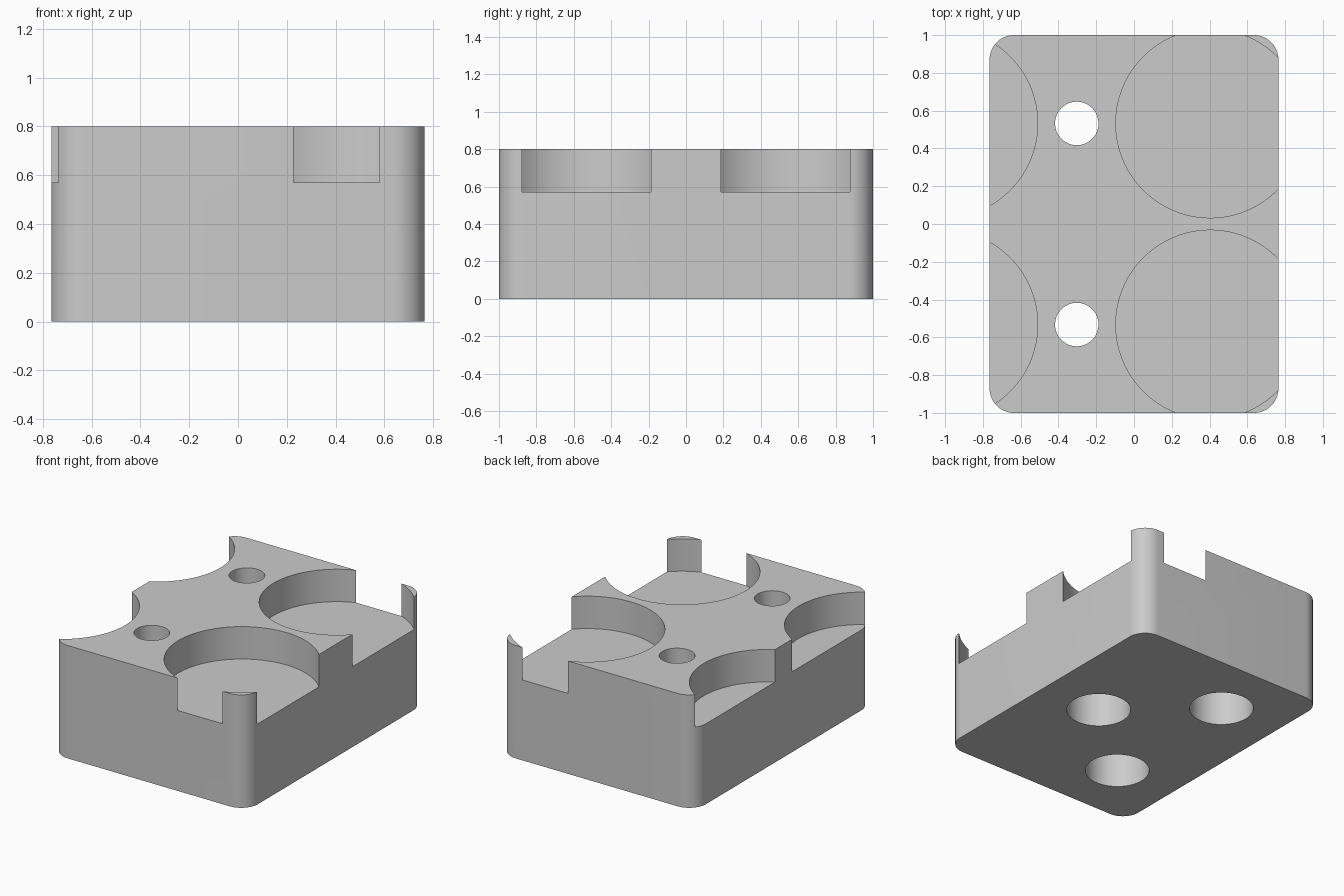
import bpy
import bmesh
from math import cos, sin, pi, radians

if "Cube" in bpy.data.objects:
    bpy.data.objects.remove(bpy.data.objects["Cube"], do_unlink=True)

HALF_X, HALF_Y, HEIGHT, CORNER = 0.765, 1.0, 0.8, 0.13
ROW_Y = 0.5325                    # rows of pockets and screw holes
POCKET_R, POCKET_FLOOR = 0.5, 0.57
HOLE_X = 0.303
HOLE_R, BORE_R, BORE_TOP = 0.115, 0.21, 0.4

grey = bpy.data.materials.new("grey")
grey.use_nodes = True
grey.diffuse_color = (0.6, 0.6, 0.6, 1)
grey.node_tree.nodes["Principled BSDF"].inputs["Base Color"].default_value = (0.6, 0.6, 0.6, 1)


def prism(name, outline, z0, z1):
    """Extrude a closed outline from z0 up to z1."""
    bm = bmesh.new()
    face = bm.faces.new([bm.verts.new((x, y, z0)) for x, y in outline])
    top = bmesh.ops.extrude_face_region(bm, geom=[face])["geom"]
    verts = [v for v in top if isinstance(v, bmesh.types.BMVert)]
    bmesh.ops.translate(bm, verts=verts, vec=(0, 0, z1 - z0))
    bmesh.ops.recalc_face_normals(bm, faces=bm.faces)
    mesh = bpy.data.meshes.new(name)
    bm.to_mesh(mesh)
    bm.free()
    mesh.materials.append(grey)
    obj = bpy.data.objects.new(name, mesh)
    bpy.context.collection.objects.link(obj)
    return obj


def circle(x, y, r, n=96):
    return [(x + r * cos(2 * pi * i / n), y + r * sin(2 * pi * i / n)) for i in range(n)]


def rounded_rectangle(hx, hy, r, steps=16):
    points = []
    for quarter, (sx, sy) in enumerate([(1, 1), (-1, 1), (-1, -1), (1, -1)]):
        for i in range(steps + 1):
            a = (quarter + i / steps) * pi / 2
            points.append((sx * (hx - r) + r * cos(a), sy * (hy - r) + r * sin(a)))
    return points


# Block with rounded upright edges
block = prism("block", rounded_rectangle(HALF_X, HALF_Y, CORNER), 0, HEIGHT)

cutters = []
for side, y in (("front", -ROW_Y), ("back", ROW_Y)):
    # Round pockets that break through the outer walls
    for label, x in (("inner", 0.4035), ("outer", -1.01)):
        cutters.append(prism(f"{side}_{label}_pocket_cutter", circle(x, y, POCKET_R), POCKET_FLOOR, 1))
    # Through hole, widened from below
    cutters.append(prism(f"{side}_hole_cutter", circle(-HOLE_X, y, HOLE_R, 64), 0.2, 1))
    cutters.append(prism(f"{side}_bore_cutter", circle(-HOLE_X, y, BORE_R), -0.2, BORE_TOP))
# Blind hole in the underside
cutters.append(prism("blind_hole_cutter", circle(HOLE_X, 0, BORE_R), -0.2, BORE_TOP))

# Cut everything, then remove the cutters
bpy.ops.object.select_all(action="DESELECT")
block.select_set(True)
bpy.context.view_layer.objects.active = block
for cutter in cutters:
    cutter.hide_render = True
    cut = block.modifiers.new("cut", "BOOLEAN")
    cut.operation = "DIFFERENCE"
    cut.solver = "EXACT"
    cut.object = cutter
    bpy.ops.object.modifier_apply(modifier=cut.name)
    bpy.data.objects.remove(cutter, do_unlink=True)

bpy.ops.object.shade_smooth_by_angle(angle=radians(30))
